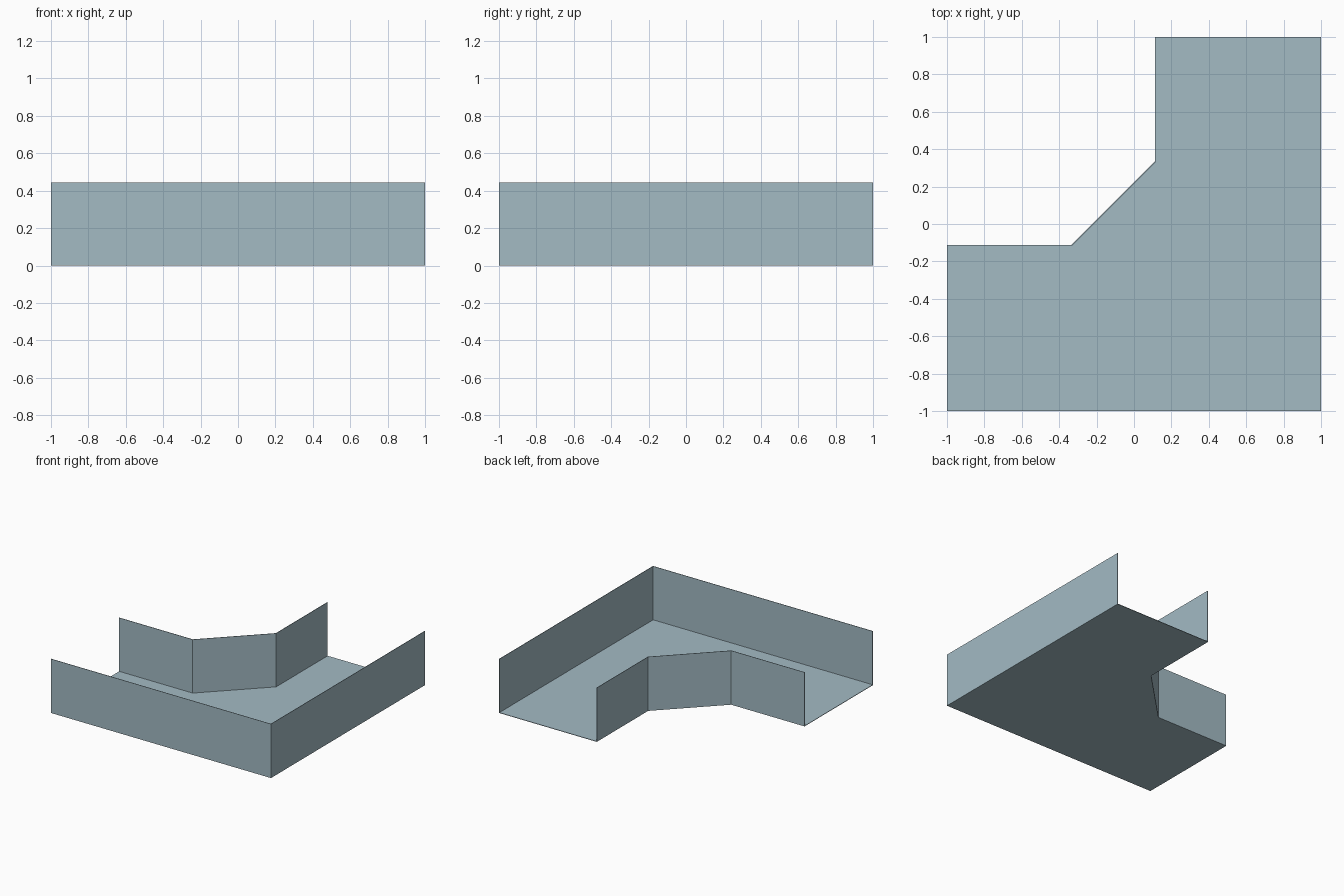
import bpy

if "Cube" in bpy.data.objects:
    bpy.data.objects.remove(bpy.data.objects["Cube"], do_unlink=True)

HEIGHT = 0.444
THICKNESS = 0.004

# Blue-grey sheet metal
metal = bpy.data.materials.new("blue_grey_metal")
metal.use_nodes = True
colour = (0.366, 0.493, 0.552, 1)
metal.diffuse_color = colour
metal.node_tree.nodes["Principled BSDF"].inputs["Base Color"].default_value = colour


def sheet(name, verts, faces):
    """Thin plate, thickened away from its outward normals into the channel."""
    mesh = bpy.data.meshes.new(name)
    mesh.from_pydata(verts, [], faces)
    mesh.materials.append(metal)
    obj = bpy.data.objects.new(name, mesh)
    bpy.context.collection.objects.link(obj)
    solid = obj.modifiers.new("thickness", 'SOLIDIFY')
    solid.thickness = THICKNESS
    solid.offset = -1
    solid.use_even_offset = True


def wall(name, path):
    """Upright strip along a counter-clockwise path."""
    n = len(path)
    verts = [(x, y, z) for z in (0, HEIGHT) for x, y in path]
    faces = [(i, i + 1, n + i + 1, n + i) for i in range(n - 1)]
    sheet(name, verts, faces)


# Channel outline: outer corner, then the chamfered inner corner
outer = [(-1, -1), (1, -1), (1, 1)]
inner = [(0.111, 1), (0.111, 0.333), (-0.333, -0.111), (-1, -0.111)]
outline = outer + inner

# Floor faces down, so its thickness goes up
sheet("channel_floor", [(x, y, 0) for x, y in outline],
      [tuple(reversed(range(len(outline))))])
wall("outer_wall", outer)
wall("inner_wall", inner)
